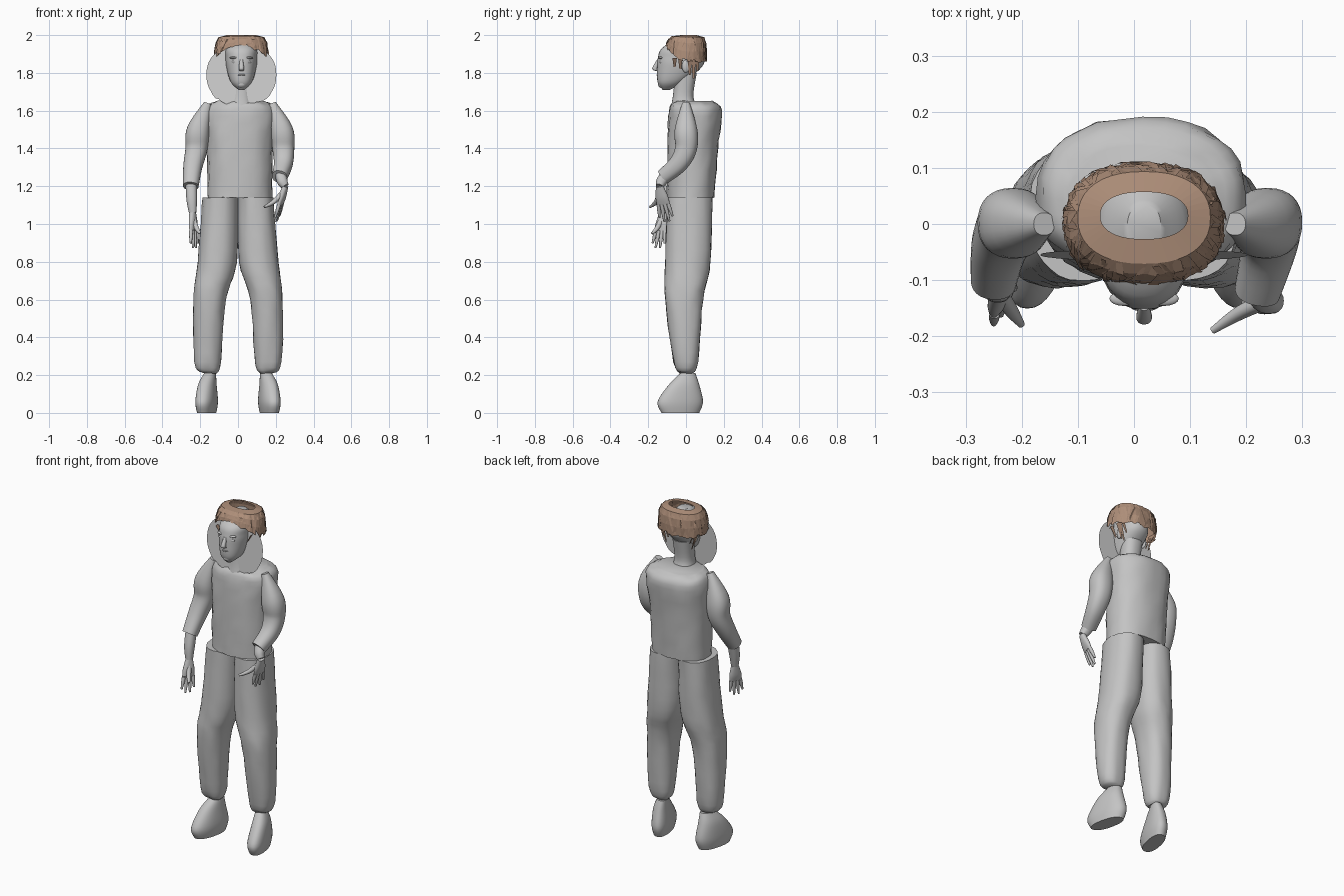
import bpy, bmesh, math, random
from mathutils import Vector, Matrix, noise

random.seed(4)
if "Cube" in bpy.data.objects:
    bpy.data.objects.remove(bpy.data.objects["Cube"], do_unlink=True)


def material(name, red, green, blue):
    mat = bpy.data.materials.new(name)
    mat.use_nodes = True
    mat.diffuse_color = (red, green, blue, 1)
    mat.node_tree.nodes["Principled BSDF"].inputs["Base Color"].default_value = (red, green, blue, 1)
    return mat


GREY = material("plain grey", .55, .55, .55)
PALE = material("pale grey", .62, .62, .62)
BROWN = material("hair brown", .42, .27, .19)
RING = 32     # sides of every lofted ring
STEPS = 5     # rings between two given sections
MID = .018    # centre line of the head
SIDES = (("right", -1), ("left", 1))


def finish(name, bm, mat=GREY, smooth=True, bumps=0):
    bmesh.ops.recalc_face_normals(bm, faces=bm.faces)
    bm.normal_update()
    for vert in bm.verts:
        vert.co += vert.normal * noise.noise(vert.co * 22) * bumps
    mesh = bpy.data.meshes.new(name)
    bm.to_mesh(mesh)
    bm.free()
    mesh.materials.append(mat)
    obj = bpy.data.objects.new(name, mesh)
    bpy.context.collection.objects.link(obj)
    if smooth:
        bpy.ops.object.select_all(action="DESELECT")
        obj.select_set(True)
        bpy.context.view_layer.objects.active = obj
        bpy.ops.object.shade_smooth_by_angle(angle=math.radians(45))
    return obj


def oval(angle, width, depth, squareness=2.3):
    """Point on a rounded-square ring."""
    def bend(value):
        return math.copysign(abs(value) ** (2 / squareness), value)
    return width * bend(math.cos(angle)), depth * bend(math.sin(angle))


def turns(count):
    return [math.tau * index / count for index in range(count)]


def spline(rows):
    """Smooth run of sections through the given ones."""
    rows = [Vector(row) for row in rows]
    last = len(rows) - 1
    path = []
    for index in range(last):
        start, end = rows[index], rows[index + 1]
        leave = (end - rows[max(index - 1, 0)]) / 2
        arrive = (rows[min(index + 2, last)] - start) / 2
        for step in range(STEPS):
            t = step / STEPS
            ease = t * t * (3 - 2 * t)
            path.append(start + (end - start) * ease + leave * t * (1 - t) ** 2 - arrive * t * t * (1 - t))
    return path + [rows[-1]]


def loft(name, rows, follow=False, across=(1, 0, 0), bumps=0):
    """Sections of x, y, z, half width, half depth; rings are level or follow the path."""
    path = spline(rows)
    centres = [Vector(row[:3]) for row in path]
    bm = bmesh.new()
    rings = []
    for index, (centre, row) in enumerate(zip(centres, path)):
        side, front = Vector((1, 0, 0)), Vector((0, 1, 0))
        if follow:
            along = (centres[min(index + 1, len(path) - 1)] - centres[max(index - 1, 0)]).normalized()
            side = Vector(across)
            side = (side - along * side.dot(along)).normalized()
            front = along.cross(side)
        ring = []
        for angle in turns(RING):
            u, v = oval(angle, row[3], row[-1])
            ring.append(bm.verts.new(centre + side * u + front * v))
        rings.append(ring)
    for lower, upper in zip(rings, rings[1:]):
        for k in range(RING):
            bm.faces.new((lower[k - 1], lower[k], upper[k], upper[k - 1]))
    bm.faces.new(rings[0])
    bm.faces.new(rings[-1])
    return finish(name, bm, bumps=bumps)


def tube(name, points, radii):
    """Round limb through points."""
    loft(name, [(*point, radius) for point, radius in zip(points, radii)], follow=True)


def ball(name, x, y, z, width, depth, height):
    bm = bmesh.new()
    place = Matrix.Translation((MID + x, y, z)) @ Matrix.Diagonal((width, depth, height, 1))
    bmesh.ops.create_uvsphere(bm, u_segments=16, v_segments=10, radius=1, matrix=place)
    finish(name, bm)


# Shirt body
loft("shirt", [(.01, .025, 1.14, .17, .125), (.01, .035, 1.4, .175, .135),
               (.015, .05, 1.6, .185, .14), (.01, .04, 1.65, .13, .1)], bumps=.008)

# Trouser legs gathered at the ankle, and shoes with the toes turned out
for label, s in SIDES:
    loft(label + "_trouser_leg", [(s * .093, .02, 1.14, .094, .12), (s * .11, .01, .8, .104, .12),
                                  (s * .15, -.01, .6, .086, .1), (s * .16, 0, .27, .07, .065),
                                  (s * .15, 0, .21, .036, .036)], bumps=.005)
    shoe = loft(label + "_shoe", [(s * .16, -.03, 0, .045, .1), (s * .16, -.03, .06, .053, .12),
                                  (s * .16, -.01, .15, .045, .08), (s * .15, .01, .21, .03, .04)])
    for vert in shoe.data.vertices:
        vert.co.x -= s * vert.co.y / 5


def hand(label, wrist, tip, spread, thumb):
    palm = wrist.lerp(tip, .3)
    knuckles = wrist.lerp(tip, .5)
    loft(label + "_palm", [(*wrist, .02, .016), (*palm, .034, .017), (*knuckles, .036, .012)],
         follow=True, across=spread)
    for finger, offset in enumerate((-1, -.33, .33, 1)):
        base = knuckles + spread * offset * .027
        end = (tip + spread * offset * .043).lerp(wrist, offset * offset / 7)
        tube(f"{label}_finger_{finger + 1}", (base, base.lerp(end, .5), end), (.01, .009, .005))
    tube(label + "_thumb", (wrist.lerp(palm, .5), palm.lerp(thumb, .5), thumb), (.014, .012, .006))


# Arms: puffed sleeve, forearm and hand, each side posed differently
POSES = (
    ((-.24, -.04, 1.3), (-.25, -.1, 1.2), (-.24, -.12, 1.06), (-.23, -.15, .87), (.5, .85, 0), (-.2, -.18, .95)),
    ((.24, -.04, 1.32), (.22, -.12, 1.25), (.25, -.14, 1.2), (.2, -.1, 1.01), (.3, .95, .1), (.14, -.19, 1.09)),
)
for (label, s), pose in zip(SIDES, POSES):
    elbow, cuff, wrist, tip, spread, thumb = map(Vector, pose)
    shoulder, upper, middle = (Vector((.01 + s * x, 0, z)) for x, z in ((.17, 1.64), (.22, 1.5), (.23, 1.4)))
    tube(label + "_sleeve", (shoulder, upper, middle, elbow, cuff), (.02, .06, .058, .05, .041))
    tube(label + "_forearm", (elbow.lerp(cuff, .8), cuff.lerp(wrist, .5), wrist), (.03, .028, .02))
    hand(label, wrist, tip, spread.normalized(), thumb)

# Neck and head
loft("neck", [(MID, -.01, 1.62, .07), (MID, -.015, 1.68, .054), (MID, 0, 1.8, .057)])
loft("head", [(MID, -.105, 1.71, .015, .018), (MID, -.08, 1.75, .056, .07),
              (MID, -.035, 1.83, .08, .118), (MID, -.025, 1.88, .084, .124),
              (MID, -.02, 1.93, .08, .108), (MID, -.005, 1.985, .03, .04)])
loft("nose", [(MID, -.146, 1.87, .008), (MID, -.165, 1.823, .014), (MID, -.15, 1.81, .01)])
ball("upper_lip", 0, -.146, 1.79, .026, .01, .006)
ball("lower_lip", 0, -.142, 1.778, .022, .01, .007)
ball("chin", 0, -.128, 1.74, .026, .02, .02)
for label, s in SIDES:
    ball(label + "_eye", s * .036, -.13, 1.857, .017, .014, .009)
    ball(label + "_brow", s * .036, -.133, 1.88, .026, .013, .007)
    ball(label + "_ear", s * .083, 0, 1.835, .012, .022, .034)

# Flat ragged panel around the head
bm = bmesh.new()
outline = []
for angle in turns(48):
    x, z = oval(angle, .185, .155)
    if z < -.09:
        z += random.uniform(-.012, .012)
    outline.append(bm.verts.new((MID + x, -.055 + z / 16, 1.79 + z)))
bm.faces.new(outline)
finish("head_panel", bm, PALE, smooth=False)


def hair_point(angle, level, lift=0):
    """Point on a boxy shell; level runs from the hairline to the open crown."""
    rise = level * math.pi / 2
    swell = lift + .065 * math.sqrt(max(0, math.cos(rise)))
    x, y = oval(angle, .078 + swell, .042 + swell)
    fringe = max(0, -math.sin(angle)) ** 1.5 * (1 - level) ** 2 * .085
    return Vector((MID + x, y + level * .015, 1.86 + math.sin(rise) * .14 + fringe))


# Hair shell with a ragged hairline
LEVELS = [index / 4 for index in range(5)]
bm = bmesh.new()
columns = []
for angle in turns(40):
    column = [bm.verts.new(hair_point(angle, level)) for level in LEVELS]
    column[0].co.z += random.uniform(-.012, .012)
    columns.append(column)
for k, column in enumerate(columns):
    before = columns[k - 1]
    for j in range(len(LEVELS) - 1):
        bm.faces.new((before[j], column[j], column[j + 1], before[j + 1]))
finish("hair_shell", bm, BROWN, smooth=False)

# Crossing locks laid over the shell
bm = bmesh.new()
for angle in turns(70):
    lean, width = random.uniform(-.3, .3), random.uniform(.03, .07)
    strip = []
    for level in LEVELS[:-1]:
        centre = angle + lean * (level * 2 - .75)
        strip.append([bm.verts.new(hair_point(centre + edge, level, random.uniform(-.003, .005)))
                      for edge in (-width, width)])
    for low, high in zip(strip, strip[1:]):
        bm.faces.new((*low, *reversed(high)))
finish("hair_locks", bm, BROWN, smooth=False)

# Loose tapering locks around the ears
bm = bmesh.new()
for label, s in SIDES:
    for y, bottom in ((-.06, 1.83), (-.03, 1.82), (.02, 1.79), (.04, 1.77), (.06, 1.81)):
        corners = ((.115, -.012, 1.88), (.115, .012, 1.88), (.085, .005, bottom), (.085, -.005, bottom))
        bm.faces.new([bm.verts.new((MID + s * x, y + shift, z)) for x, shift, z in corners])
finish("side_locks", bm, BROWN, smooth=False)
